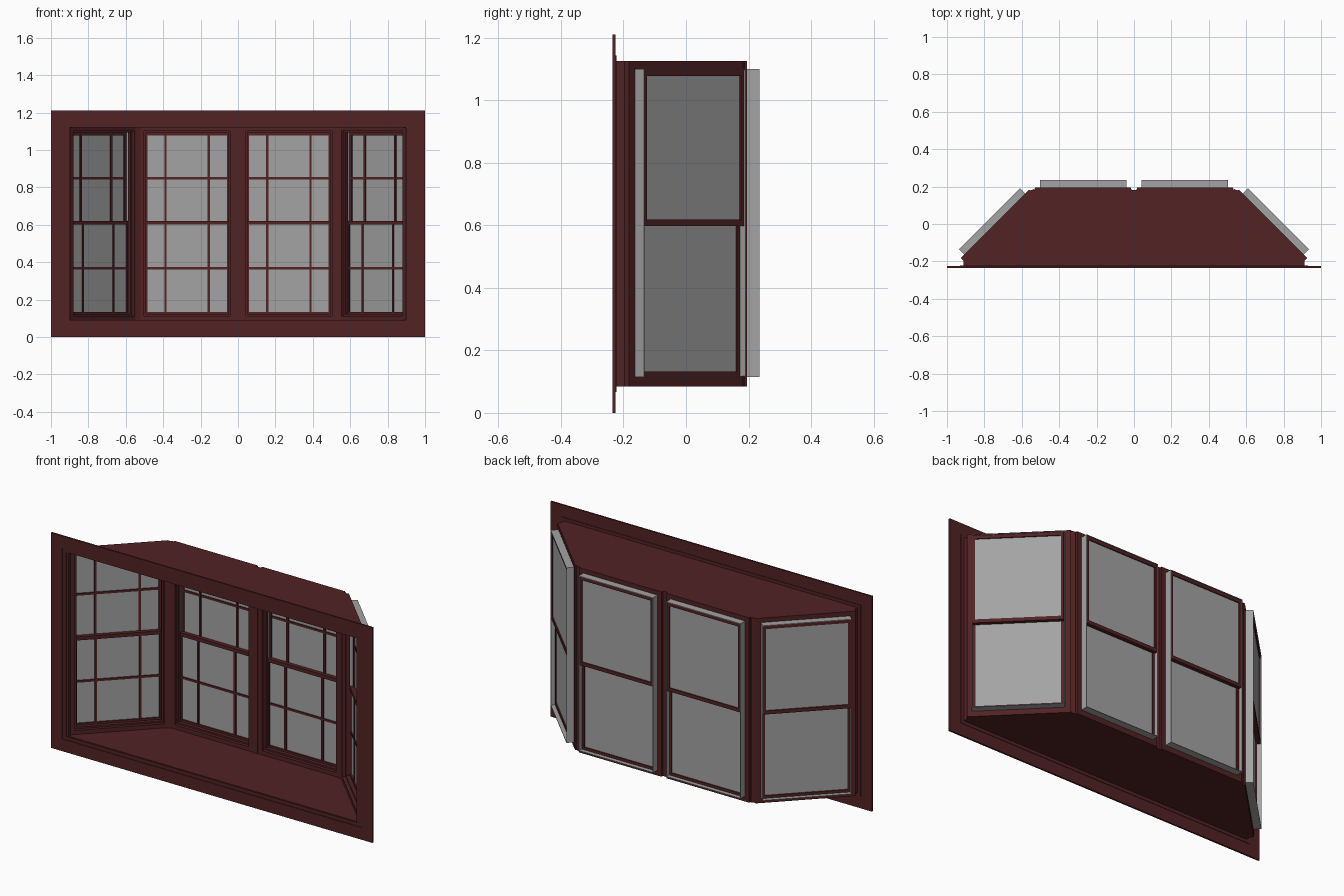
import bpy, bmesh, math
from mathutils import Matrix, Vector

if "Cube" in bpy.data.objects:
    bpy.data.objects.remove(bpy.data.objects["Cube"])


def material(name, color):
    m = bpy.data.materials.new(name)
    m.diffuse_color = (*color, 1)
    m.use_nodes = True
    m.node_tree.nodes["Principled BSDF"].inputs["Base Color"].default_value = m.diffuse_color
    return m


RED = material("dark_red_paint", (0.085, 0.016, 0.018))
GREY = material("grey_glass", (0.37, 0.37, 0.37))
I = Matrix.Identity(4)


def finish(bm, name, mat, mtx=I):
    bmesh.ops.recalc_face_normals(bm, faces=bm.faces)
    bm.transform(mtx)
    me = bpy.data.meshes.new(name)
    bm.to_mesh(me)
    bm.free()
    me.materials.append(mat)
    ob = bpy.data.objects.new(name, me)
    bpy.context.collection.objects.link(ob)
    return ob


def box(name, mat, x0, x1, y0, y1, z0, z1, mtx=I):
    bm = bmesh.new()
    bmesh.ops.create_cube(bm, size=1)
    bm.transform(Matrix.Translation(((x0 + x1) / 2, (y0 + y1) / 2, (z0 + z1) / 2))
                 @ Matrix.Diagonal((x1 - x0, y1 - y0, z1 - z0, 1)))
    return finish(bm, name, mat, mtx)


def ring(name, mat, outer, inner, y0, y1, mtx=I):
    """Rectangular frame; outer and inner are (half width, z low, z high)."""
    bm = bmesh.new()

    def loop(r, y):
        h, a, b = r
        return [bm.verts.new(p) for p in ((-h, y, a), (h, y, a), (h, y, b), (-h, y, b))]
    loops = [loop(outer, y0), loop(outer, y1), loop(inner, y1), loop(inner, y0)]
    for k in range(4):
        a, b = loops[k], loops[(k + 1) % 4]
        for i in range(4):
            j = (i + 1) % 4
            bm.faces.new((a[i], a[j], b[j], b[i]))
    return finish(bm, name, mat, mtx)


def board(name, half_outline, z0, z1):
    """Board mirrored about x = 0 from its right half outline."""
    pts = half_outline + [(-x, y) for x, y in reversed(half_outline)]
    bm = bmesh.new()
    f = bm.faces.new([bm.verts.new((x, y, z0)) for x, y in pts])
    r = bmesh.ops.extrude_face_region(bm, geom=[f])
    bmesh.ops.translate(bm, vec=(0, 0, z1 - z0),
                        verts=[v for v in r["geom"] if isinstance(v, bmesh.types.BMVert)])
    return finish(bm, name, RED)


def sash(name, z0, z1, g0, g1, y, bar_z, m):
    # frame, opaque pane and inside glazing bars
    ring(name + "_frame", RED, (0.227, z0, z1), (0.213, g0, g1), y - 0.01, y + 0.01, m)
    box(name + "_glass", GREY, -0.214, 0.214, y - 0.002, y + 0.004, g0 - 0.002, g1 + 0.002, m)
    for x in (-0.115, 0.115):
        box(name + "_upright_bar", RED, x - 0.006, x + 0.006, y - 0.008, y - 0.001, g0, g1, m)
    box(name + "_cross_bar", RED, -0.213, 0.213, y - 0.0075, y - 0.001,
        bar_z - 0.006, bar_z + 0.006, m)


def window(name, x, y, angle):
    m = Matrix.Translation((x, y, 0)) @ Matrix.Rotation(angle, 4, 'Z')
    ring(name + "_frame", RED, (0.257, 0.085, 1.125), (0.23, 0.113, 1.102), -0.04, 0, m)
    ring(name + "_stop", RED, (0.231, 0.112, 1.103), (0.22, 0.122, 1.092), -0.022, -0.002, m)
    ring(name + "_sleeve", GREY, (0.231, 0.115, 1.10), (0.228, 0.118, 1.097), 0, 0.04, m)
    sash(name + "_upper_sash", 0.598, 1.097, 0.618, 1.078, 0.026, 0.848, m)
    sash(name + "_lower_sash", 0.118, 0.62, 0.133, 0.6, 0.008, 0.367, m)


# four identical windows: two at the front of the bay, two at 45 degrees
for s, side in ((-1, "left"), (1, "right")):
    window(side + "_centre_window", s * 0.272, 0.195, 0)
    window(side + "_angled_window", s * 0.745, 0, -s * math.pi / 4)
    # corner post and end jamb
    post = Matrix.Translation((s * 0.543, 0.164, 0)) @ Matrix.Rotation(-s * math.pi / 8, 4, 'Z')
    box(side + "_corner_post", RED, -0.016, 0.016, -0.02, 0.018, 0.085, 1.125, post)
    xs = sorted((s * 0.897, s * 0.912))
    box(side + "_end_jamb", RED, xs[0], xs[1], -0.226, -0.188, 0.085, 1.125)

# centre mullion
box("centre_mullion", RED, -0.0155, 0.0155, 0.15, 0.183, 0.085, 1.125)

# seat and head boards
outline = [(0.912, -0.226), (0.912, -0.192), (0.925, -0.18), (0.561, 0.183),
           (0.535, 0.175), (0.529, 0.194), (0.016, 0.194), (0.014, 0.182)]
board("seat_board", outline, 0.085, 0.09)
board("head_board", outline, 1.12, 1.125)

# wall trim with a recessed inner lip
ring("wall_trim", RED, (1.0, 0, 1.21), (0.93, 0.068, 1.142), -0.235, -0.225)
ring("trim_lip", RED, (0.931, 0.067, 1.143), (0.91, 0.087, 1.123), -0.231, -0.222)
